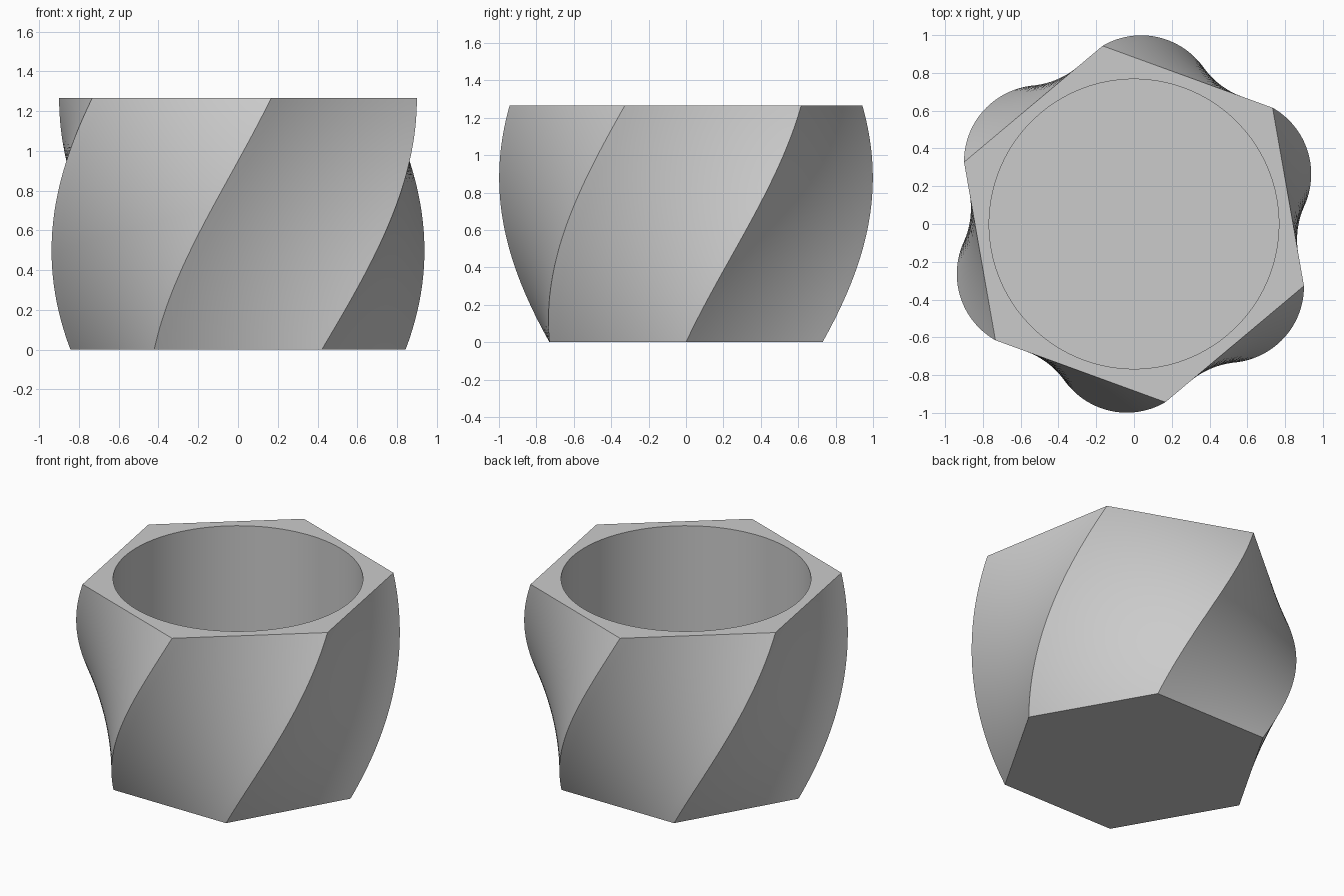
import bpy, bmesh, math

if "Cube" in bpy.data.objects:
    bpy.data.objects.remove(bpy.data.objects["Cube"])

HEIGHT = 1.265
TWIST = math.radians(40)
HOLE_R = 0.767
FLOOR_Z = 0.2
SIDES, COLS, ROWS = 6, 16, 64
N = SIDES * COLS


def hex_ring(bm, z):
    """Hexagon outline at height z: bulging radius, steady twist."""
    r = 0.843 + 0.377 * z - 0.2264 * z * z
    turn = TWIST * z / HEIGHT
    pts = [(r * math.cos(turn + k * math.tau / SIDES),
            r * math.sin(turn + k * math.tau / SIDES)) for k in range(SIDES + 1)]
    ring = []
    for k in range(SIDES):
        (ax, ay), (bx, by) = pts[k], pts[k + 1]
        for c in range(COLS):
            t = c / COLS
            ring.append(bm.verts.new((ax + (bx - ax) * t, ay + (by - ay) * t, z)))
    return ring


def circle_ring(bm, r, z):
    return [bm.verts.new((r * math.cos(TWIST + i * math.tau / N),
                          r * math.sin(TWIST + i * math.tau / N), z)) for i in range(N)]


bm = bmesh.new()
# Twisted outer wall, then the rim and the round bore
rings = [hex_ring(bm, HEIGHT * i / ROWS) for i in range(ROWS + 1)]
rings += [circle_ring(bm, HOLE_R, HEIGHT), circle_ring(bm, HOLE_R, FLOOR_Z)]
for low, high in zip(rings, rings[1:]):
    for i in range(N):
        j = (i + 1) % N
        bm.faces.new((low[i], low[j], high[j], high[i]))
# Underside and inner floor
bm.faces.new(rings[0][::-1])
bm.faces.new(rings[-1])

mesh = bpy.data.meshes.new("twisted_pot")
bm.to_mesh(mesh)
bm.free()
pot = bpy.data.objects.new("twisted_pot", mesh)
bpy.context.collection.objects.link(pot)

grey = bpy.data.materials.new("plain_grey")
grey.diffuse_color = (0.6, 0.6, 0.6, 1)
grey.use_nodes = True
grey.node_tree.nodes["Principled BSDF"].inputs["Base Color"].default_value = grey.diffuse_color
mesh.materials.append(grey)

# Smooth walls with crisp corners
pot.select_set(True)
bpy.context.view_layer.objects.active = pot
bpy.ops.object.shade_smooth_by_angle(angle=math.radians(30))
